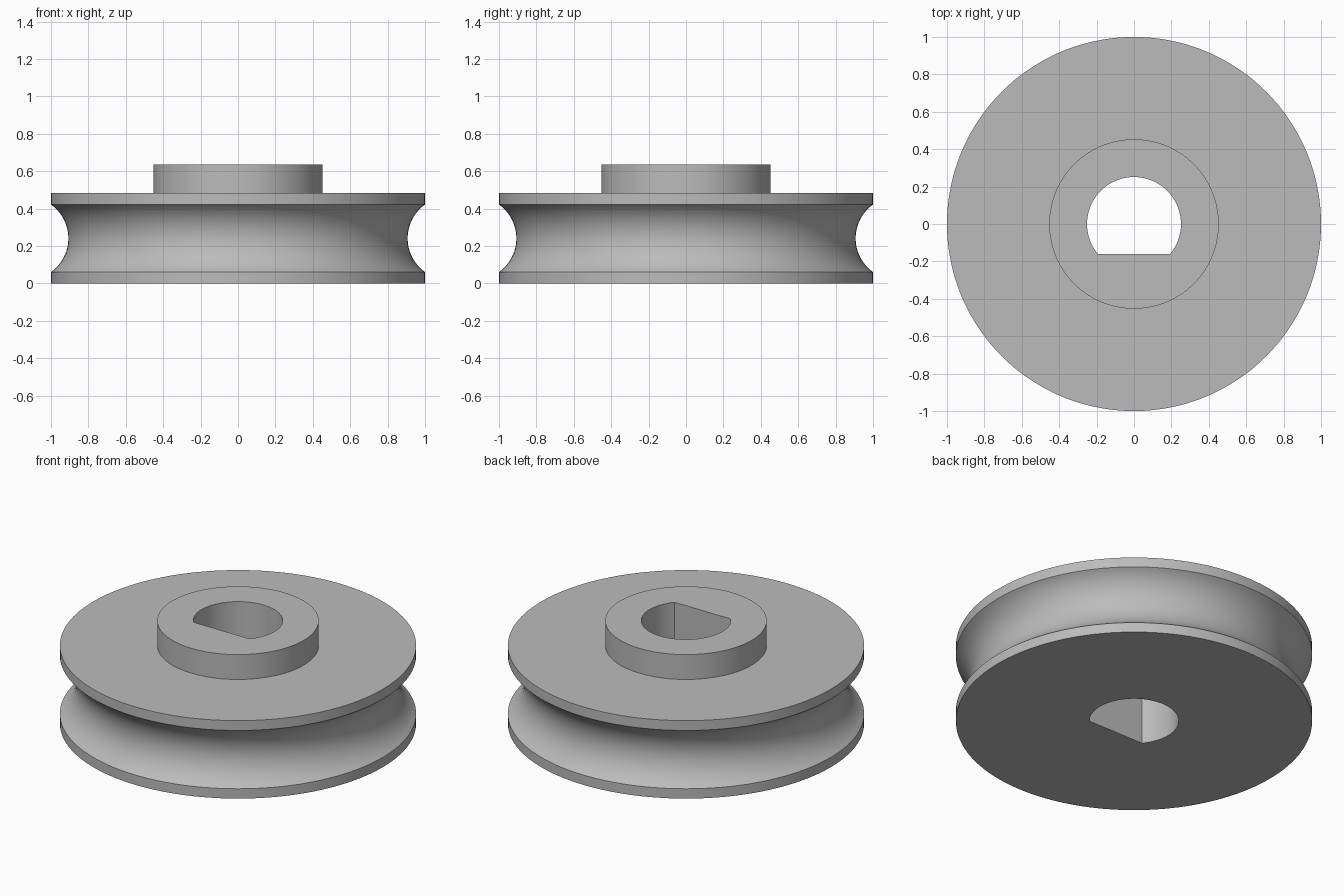
import bpy, bmesh
from math import sin, cos, asin, pi, radians

cube = bpy.data.objects.get("Cube")
if cube:
    bpy.data.objects.remove(cube, do_unlink=True)

SEGMENTS = 144
RIM, HUB, BORE = 1.0, 0.453, 0.251
LIP, DISC_TOP, HUB_TOP = 0.061, 0.483, 0.637
FLAT = -BORE * sin(radians(40))      # flat side of the D-shaped bore
GROOVE_DEPTH, GROOVE_STEPS = 0.093, 24

# Plain grey metal
grey = bpy.data.materials.new("grey metal")
grey.use_nodes = True
colour = (0.5, 0.5, 0.5, 1)
grey.diffuse_color = colour
grey.node_tree.nodes["Principled BSDF"].inputs["Base Color"].default_value = colour

# Rope groove: circular arc between the two lips
mid = DISC_TOP / 2
half = mid - LIP
radius = (half ** 2 + GROOVE_DEPTH ** 2) / (2 * GROOVE_DEPTH)
centre = RIM - GROOVE_DEPTH + radius
sweep = asin(half / radius)
groove = []
for i in range(GROOVE_STEPS + 1):
    a = sweep * (2 * i / GROOVE_STEPS - 1)
    groove.append((centre - radius * cos(a), mid + radius * sin(a)))

# Closed outline of the wheel, from the bore's bottom edge round to its top edge
profile = [(BORE, 0), (RIM, 0), *groove, (RIM, DISC_TOP),
           (HUB, DISC_TOP), (HUB, HUB_TOP), (BORE, HUB_TOP)]

bm = bmesh.new()
rings = []
for r, z in profile:
    ring = []
    for k in range(SEGMENTS):
        a = 2 * pi * k / SEGMENTS
        y = r * sin(a)
        if r == BORE:
            y = max(y, FLAT)
        ring.append(bm.verts.new((r * cos(a), y, z)))
    rings.append(ring)

# Skin between neighbouring rings; the last pair closes the bore
for lower, upper in zip(rings, rings[1:] + rings[:1]):
    for k in range(SEGMENTS):
        n = (k + 1) % SEGMENTS
        bm.faces.new((lower[k], lower[n], upper[n], upper[k]))
bmesh.ops.recalc_face_normals(bm, faces=bm.faces)

mesh = bpy.data.meshes.new("pulley_wheel")
bm.to_mesh(mesh)
bm.free()
mesh.materials.append(grey)
wheel = bpy.data.objects.new("pulley_wheel", mesh)
bpy.context.collection.objects.link(wheel)

# Smooth curves, crisp edges
bpy.ops.object.select_all(action="DESELECT")
wheel.select_set(True)
bpy.context.view_layer.objects.active = wheel
bpy.ops.object.shade_smooth_by_angle(angle=radians(25))
